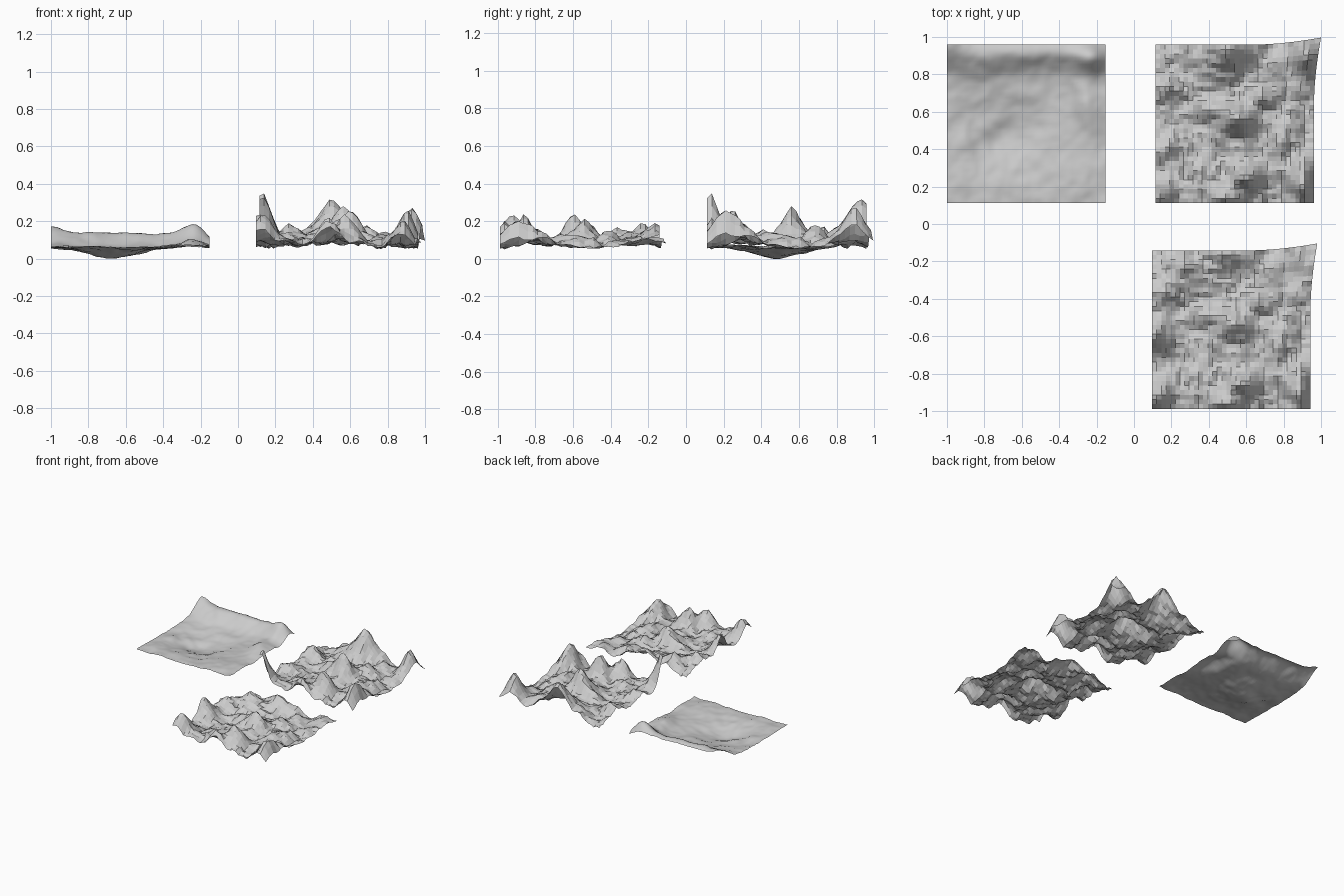
import bpy, bmesh, math
from mathutils import Vector, noise

SIZE = 0.847

# hills as (x, y, height, x radius, y radius), x and y from 0 to 1 across the patch
SHARED = [
    (0.06, 0.73, 0.09, 0.11, 0.08), (0.53, 0.53, 0.22, 0.12, 0.09),
    (0.68, 0.67, 0.08, 0.12, 0.08), (0.93, 0.13, 0.20, 0.07, 0.12),
    (0.33, 0.60, 0.05, 0.10, 0.10), (0.78, 0.36, 0.05, 0.09, 0.09),
    (0.28, 0.20, 0.04, 0.09, 0.08), (0.72, 0.84, 0.04, 0.09, 0.09),
]
TALL = SHARED + [
    (0.02, 0.02, 0.29, 0.09, 0.08), (0.47, 0.96, 0.25, 0.12, 0.14),
    (0.57, 0.16, 0.18, 0.10, 0.08), (0.43, 0.02, 0.15, 0.09, 0.08),
    (0.94, 0.90, 0.17, 0.07, 0.09), (0.06, 0.34, 0.08, 0.10, 0.08),
    (0.25, 0.95, 0.04, 0.10, 0.08),
]
LOW = [(p, q, a * 0.7, rx, ry) for p, q, a, rx, ry in SHARED] + [
    (0.04, 0.07, 0.16, 0.09, 0.10), (0.48, 0.97, 0.12, 0.11, 0.10),
    (0.56, 0.15, 0.15, 0.10, 0.08), (0.45, 0.02, 0.13, 0.09, 0.08),
    (0.02, 0.46, 0.16, 0.08, 0.09), (0.20, 0.90, 0.09, 0.09, 0.08),
    (0.13, 0.80, 0.06, 0.09, 0.08),
]
SMOOTH = [
    (0.00, 1.00, 0.095, 0.14, 0.14), (0.22, 0.94, 0.065, 0.16, 0.12),
    (0.52, 0.96, 0.070, 0.20, 0.10), (0.75, 0.97, 0.05, 0.12, 0.10),
    (0.91, 0.92, 0.11, 0.11, 0.09), (0.88, 0.65, 0.04, 0.08, 0.16),
    (0.37, 0.45, -0.066, 0.26, 0.20), (0.12, 0.38, 0.022, 0.08, 0.07),
    (0.25, 0.48, 0.022, 0.08, 0.07), (0.36, 0.56, 0.020, 0.08, 0.07),
    (0.85, 0.12, 0.015, 0.12, 0.12),
]


def terrain(name, x0, y0, hills, cells, rough, freq, power, pull, smooth):
    """A square height-field sheet, with its back right corner optionally pulled out."""
    bm = bmesh.new()
    bmesh.ops.create_grid(bm, x_segments=cells, y_segments=cells, size=0.5)
    for v in bm.verts:
        u, w = v.co.x + 0.5, v.co.y + 0.5
        # conical or rounded hills, depending on the power
        h = sum(a * math.exp(-math.hypot((u - p) / rx, (w - q) / ry) ** power)
                for p, q, a, rx, ry in hills)
        # ragged detail between the hills
        n = noise.fractal(Vector((u * freq, w * freq, 3.7)), 0.8, 2.1, 4)
        h += rough * n
        d = math.hypot(1 - u, 1 - w)
        if pull:
            h = max(h + 0.012, -0.01 + 0.004 * n)
            # pulled tip and front right corner stay low
            h *= min(1, 0.3 + d / 0.12)
            h *= min(1, 0.3 + math.hypot(1 - u, w) / 0.09)
            h += 0.02 * max(0, 1 - d / 0.3)
        f = max(0, 1 - d / 0.4) ** 2 * pull
        v.co = (x0 + u * SIZE + f, y0 + w * SIZE + f, 0.067 + h)
    me = bpy.data.meshes.new(name)
    bm.to_mesh(me)
    bm.free()
    for p in me.polygons:
        p.use_smooth = smooth
    ob = bpy.data.objects.new(name, me)
    bpy.context.collection.objects.link(ob)
    return ob


# gentle valley with raised back rim
terrain("smooth_valley", -1.0, 0.112, SMOOTH, 48, 0.011, 6, 2, 0, True)
# tall faceted mountains
terrain("tall_mountains", 0.115, 0.112, TALL, 34, 0.042, 7, 1.6, 0.038, False)
# lower mountains in front
terrain("low_mountains", 0.096, -0.988, LOW, 34, 0.042, 7, 1.6, 0.037, False)

# stand the lowest point on the ground
low = min(v.co.z for o in bpy.data.objects for v in o.data.vertices)
for o in bpy.data.objects:
    o.location.z -= low
